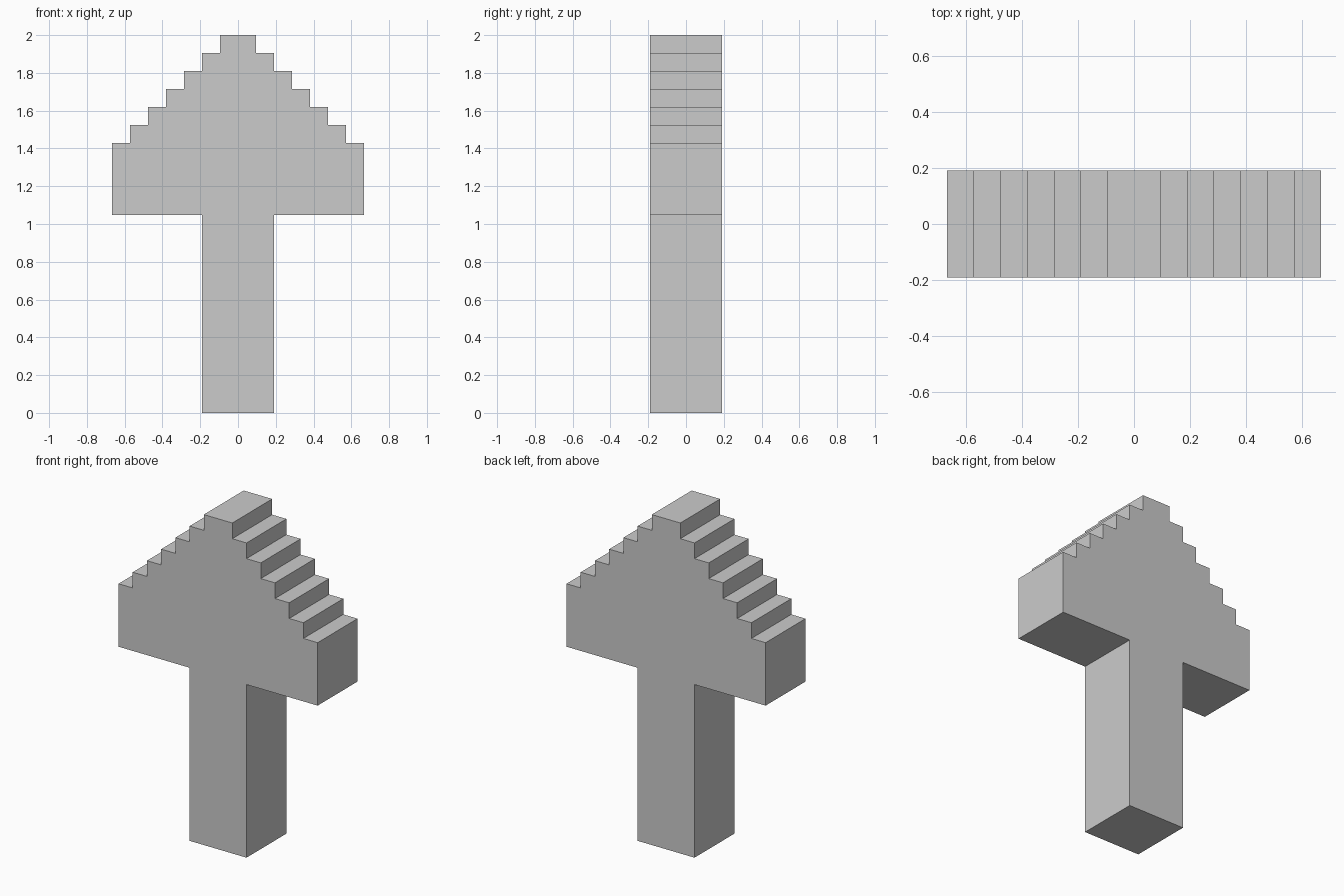
import bpy
import bmesh

if "Cube" in bpy.data.objects:
    bpy.data.objects.remove(bpy.data.objects["Cube"])

U = 2 / 21          # one stair step; the model is 21 steps tall
HALF_DEPTH = 2 * U

# Right half of the outline: stem, underside of the head, then the stairs
right = [(2, 0), (2, 11), (7, 11)]
for half_width in range(7, 0, -1):
    top = 22 - half_width
    right.append((half_width, top))
    if half_width > 1:
        right.append((half_width - 1, top))

# Mirror to the left half to close the outline
outline = right + [(-x, z) for x, z in reversed(right)]

# Extrude the outline front to back
bm = bmesh.new()
front = bm.faces.new([bm.verts.new((x * U, -HALF_DEPTH, z * U)) for x, z in outline])
ext = bmesh.ops.extrude_face_region(bm, geom=[front], use_keep_orig=True)
back_verts = [g for g in ext["geom"] if isinstance(g, bmesh.types.BMVert)]
bmesh.ops.translate(bm, verts=back_verts, vec=(0, 2 * HALF_DEPTH, 0))
bmesh.ops.recalc_face_normals(bm, faces=bm.faces)

mesh = bpy.data.meshes.new("stepped_arrow")
bm.to_mesh(mesh)
bm.free()
bpy.context.collection.objects.link(bpy.data.objects.new("stepped_arrow", mesh))
